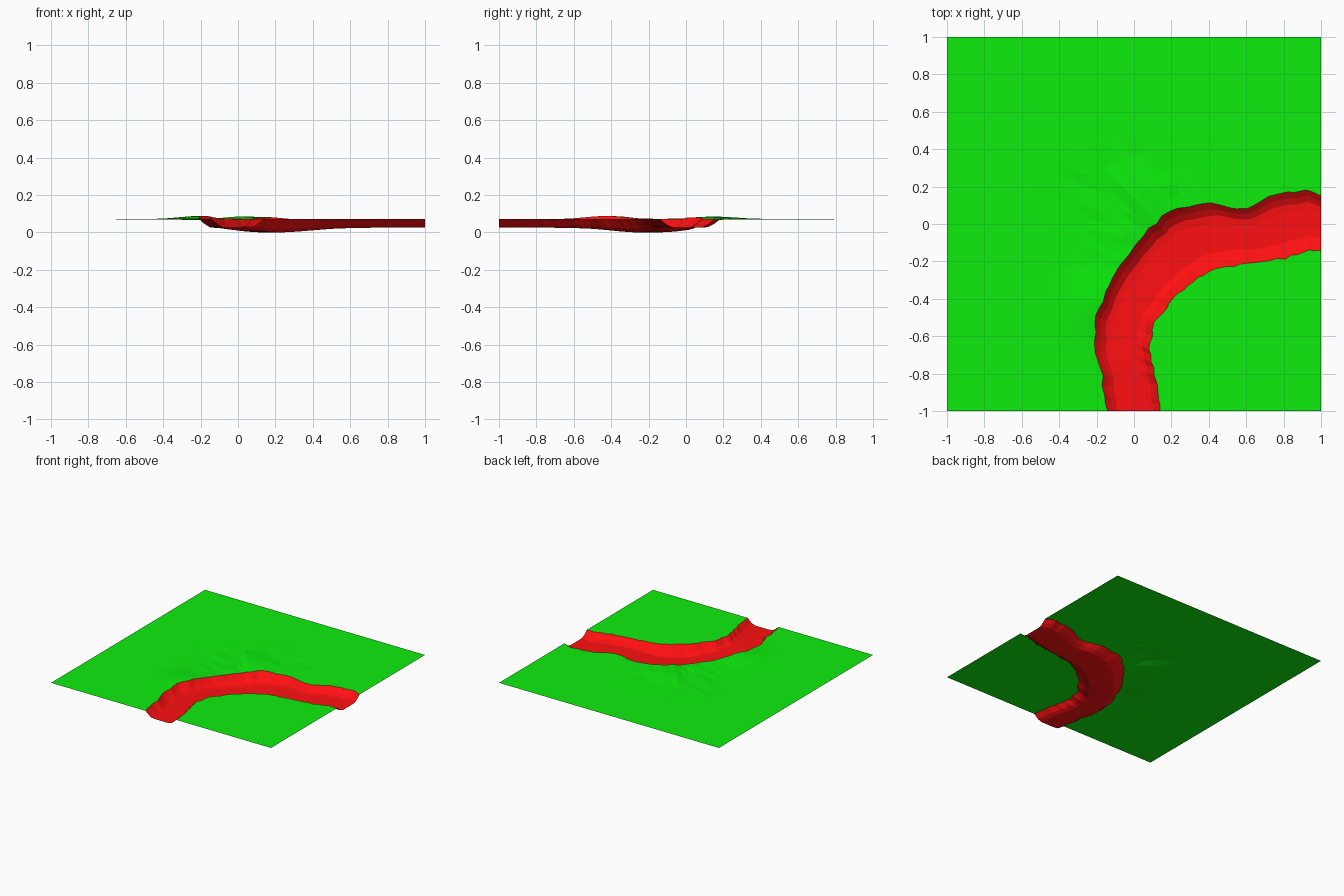
import bpy, bmesh, math, random
from mathutils import Vector

if "Cube" in bpy.data.objects:
    bpy.data.objects.remove(bpy.data.objects["Cube"])

random.seed(4)
N = 44  # steps along the river

# River rims, from the front edge round to the right edge
OUTER = [(-.14, -1), (-.165, -.85), (-.20, -.7), (-.215, -.53), (-.17, -.4), (-.1, -.25), (0, -.12),
         (.1, 0), (.22, .085), (.37, .115), (.6, .08), (.73, .145), (.9, .18), (1, .15)]
INNER = [(.14, -1), (.125, -.85), (.08, -.68), (.11, -.53), (.2, -.41), (.3, -.32),
         (.42, -.24), (.6, -.215), (.8, -.185), (.92, -.14), (1, -.14)]
# Cross-section: (fraction across, fraction of depth)
SECTION = [(0, 0), (.1, .55), (.2, .93), (.32, 1), (.76, 1), (.87, .72), (1, 0)]


def resample(points, n):
    pts = [Vector(p) for p in points]
    lens = [(b - a).length for a, b in zip(pts, pts[1:])]
    out = []
    for i in range(n + 1):
        d, k = sum(lens) * i / n, 0
        while k < len(lens) - 1 and d > lens[k]:
            d -= lens[k]
            k += 1
        out.append(pts[k].lerp(pts[k + 1], min(1, d / lens[k])))
    return out


def ragged(points, amount):
    for p in points[1:-1]:
        p += Vector((random.uniform(-amount, amount), random.uniform(-amount, amount)))
    return points


def hill(p, x, y, r):
    return math.exp(-((p.x - x) ** 2 + (p.y - y) ** 2) / (r * r))


def ground(p):
    z = .07 + .018 * hill(p, -.2, -.42, .16) + .012 * hill(p, .08, .12, .17)
    z -= .004 * hill(p, -.25, .02, .15)
    return z + random.uniform(-.006, .006) * hill(p, -.02, .12, .32)


def add_sheet(bm, rows, slot):
    grid = [[bm.verts.new(v) for v in row] for row in rows]
    for a, b in zip(grid, grid[1:]):
        for i in range(len(a) - 1):
            face = bm.faces.new((a[i], a[i + 1], b[i + 1], b[i]))
            face.material_index = slot


def material(name, color):
    mat = bpy.data.materials.new(name)
    mat.diffuse_color = color
    mat.use_nodes = True
    mat.node_tree.nodes["Principled BSDF"].inputs["Base Color"].default_value = mat.diffuse_color
    return mat


outer, inner = ragged(resample(OUTER, N), .01), ragged(resample(INNER, N), .006)
outer3 = [Vector((p.x, p.y, ground(p))) for p in outer]
inner3 = [Vector((p.x, p.y, .07)) for p in inner]
bm = bmesh.new()

# River channel, deepest in the bend
channel = []
for s, depth in SECTION:
    row = []
    for i, (a, b) in enumerate(zip(outer3, inner3)):
        v = a.lerp(b, s)
        floor = .025 * (1 - math.exp(-((i / N - .5) / .16) ** 2))
        v.z += (floor - v.z) * depth
        row.append(v)
    channel.append(row)
add_sheet(bm, channel, 1)

# Large bank, rippled beside the bend and flat at the tile border
border = resample([(-1, -1), (-1, 1), (1, 1)], N)
bank = [outer3]
for f in (.06, .13, .21, .3, .4, .52, .68, 1):
    row = []
    for a, b in zip(outer, border):
        p = a.lerp(b, f)
        row.append(Vector((p.x, p.y, ground(p) if f < 1 else .07)))
    bank.append(row)
add_sheet(bm, bank[::-1], 0)

# Small flat bank inside the bend
add_sheet(bm, [inner3, [Vector((1, -1, .07))] * (N + 1)], 0)

# Weld the three sheets into one terrain tile facing upwards
bmesh.ops.remove_doubles(bm, verts=bm.verts, dist=1e-5)
bmesh.ops.triangulate(bm, faces=bm.faces)
bm.normal_update()
if sum(f.normal.z for f in bm.faces) < 0:
    bmesh.ops.reverse_faces(bm, faces=bm.faces)
mesh = bpy.data.meshes.new("river_terrain")
bm.to_mesh(mesh)
bm.free()
mesh.materials.append(material("grass", (.004, .85, .004, 1)))
mesh.materials.append(material("river_bed", (1, .005, .006, 1)))
bpy.context.collection.objects.link(bpy.data.objects.new("river_terrain", mesh))
